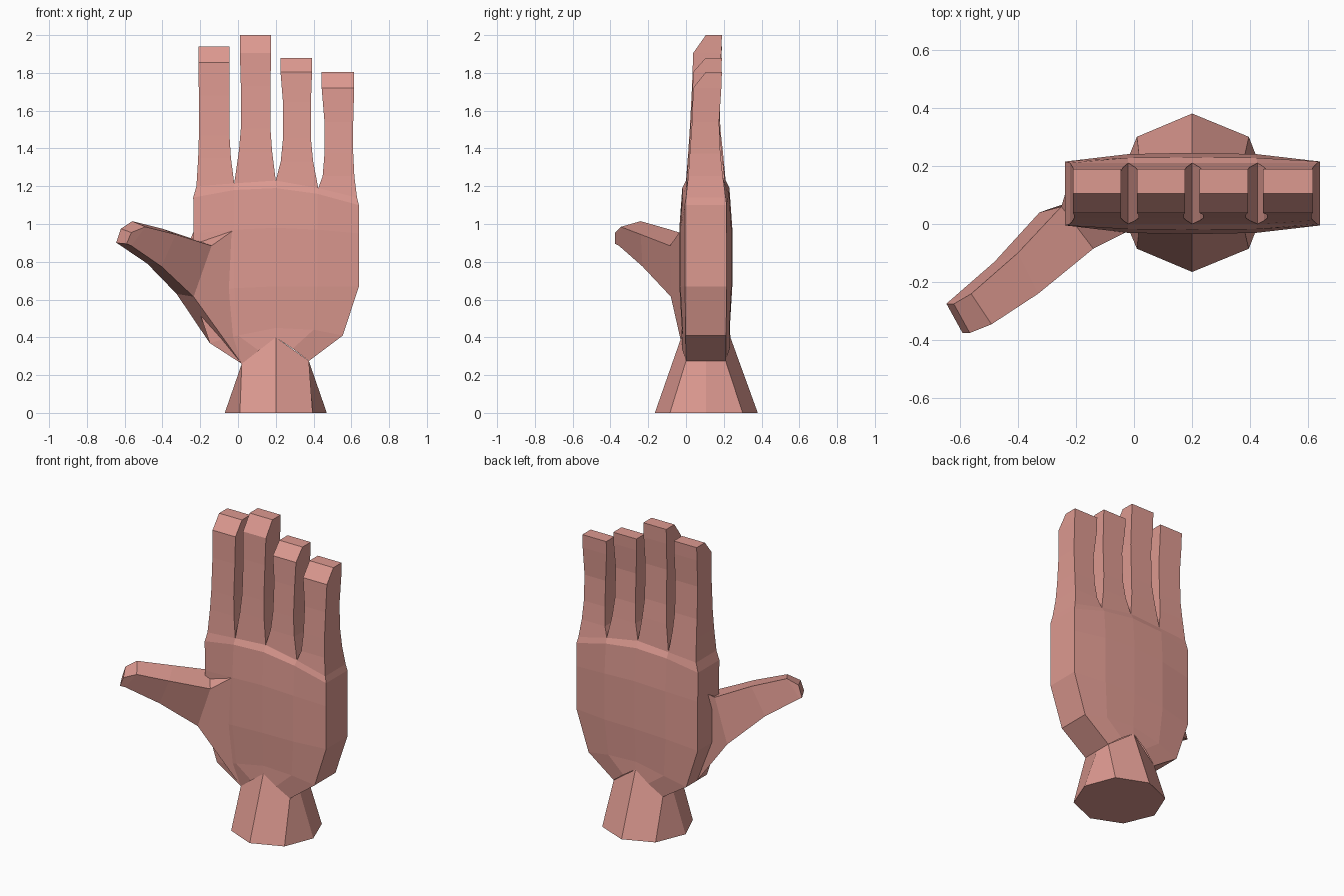
import bpy
import bmesh

skin = bpy.data.materials.new("skin_pink")
skin.diffuse_color = (0.72, 0.32, 0.28, 1)


def loft(name, rings, cap_start=False, cap_end=False):
    """Bridge rings with equal point counts into one flat-shaded object."""
    bm = bmesh.new()
    loops = [[bm.verts.new(p) for p in ring] for ring in rings]
    n = len(loops[0])
    for a, b in zip(loops, loops[1:]):
        for i in range(n):
            j = (i + 1) % n
            bm.faces.new((a[i], a[j], b[j], b[i]))
    if cap_start:
        bm.faces.new(loops[0][::-1])
    if cap_end:
        bm.faces.new(loops[-1])
    bmesh.ops.recalc_face_normals(bm, faces=bm.faces)
    mesh = bpy.data.meshes.new(name)
    bm.to_mesh(mesh)
    bm.free()
    mesh.materials.append(skin)
    obj = bpy.data.objects.new(name, mesh)
    bpy.context.collection.objects.link(obj)
    return obj


# Palm: each row has five columns (x, z), and the bulge of its middle
MID_Y = 0.105
KNUCKLE_X = (-0.22, -0.02, 0.2, 0.425, 0.63)
KNUCKLE_Z = (1.2, 1.215, 1.23, 1.19, 1.14)
rows = [
    ((0.02, 0.11, 0.2, 0.29, 0.375), (0.26, 0.33, 0.4, 0.34, 0.275), 0.105, 0.025),
    ((-0.15, 0.0, 0.2, 0.4, 0.555), (0.37, 0.41, 0.45, 0.44, 0.41), 0.107, 0.02),
    ((-0.235, -0.02, 0.2, 0.42, 0.64), (0.63, 0.66, 0.67, 0.67, 0.67), 0.11, 0.03),
    ((-0.235, -0.02, 0.2, 0.42, 0.64), (0.95, 0.97, 0.98, 0.97, 0.95), 0.11, 0.03),
    ((-0.237, -0.02, 0.2, 0.42, 0.64), (1.14, 1.18, 1.19, 1.16, 1.1), 0.11, 0.015),
    (KNUCKLE_X, KNUCKLE_Z, 0.105, 0.0),
]
palm_rings = []
for xs, zs, half, bulge in rows:
    offs = [half + bulge * k for k in (0, 0.85, 1, 0.85, 0)]
    front = [(x, MID_Y - o, z) for x, z, o in zip(xs, zs, offs)]
    back = [(x, MID_Y + o, z) for x, z, o in zip(xs, zs, offs)]
    palm_rings.append(front + back[::-1])
loft("palm", palm_rings)

# Wrist: octagonal flare meeting the palm
wrist_base = [(-0.07, 0.105, 0), (0.01, -0.085, 0), (0.2, -0.165, 0), (0.395, -0.085, 0),
              (0.47, 0.105, 0), (0.395, 0.3, 0), (0.2, 0.38, 0), (0.01, 0.3, 0)]
wrist_top = [(0.02, 0.105, 0.26), (0.02, 0, 0.26), (0.2, -0.025, 0.4), (0.375, 0, 0.275),
             (0.375, 0.105, 0.275), (0.375, 0.21, 0.275), (0.2, 0.235, 0.4), (0.02, 0.21, 0.26)]
loft("wrist", [wrist_base, wrist_top], cap_start=True)


def finger(name, col, waist, tip, z_bevel, z_top):
    """Tapered square finger with a sloped front at the tip."""
    def ring(x0, x1, y0, y1, z0, z1):
        return [(x0, y0, z0), (x1, y0, z1), (x1, y1, z1), (x0, y1, z0)]

    bx = KNUCKLE_X[col], KNUCKLE_X[col + 1]
    bz = KNUCKLE_Z[col], KNUCKLE_Z[col + 1]
    z_mid = bz[0] * 0.5 + bz[1] * 0.5 + (z_bevel - 1.2) * 0.4
    z_up = bz[0] * 0.5 + bz[1] * 0.5 + (z_bevel - 1.2) * 0.72
    inset = [b + (w - b) * 0.7 for b, w in zip(bx, waist)]
    loft(name, [
        ring(*bx, 0.0, 0.21, *bz),
        ring(*inset, 0.012, 0.195, z_mid - 0.12, z_mid - 0.12),
        ring(*waist, 0.02, 0.182, z_mid, z_mid),
        ring(*waist, 0.032, 0.175, z_up, z_up),
        ring(*tip, 0.038, 0.187, z_bevel, z_bevel),
        ring(*tip, 0.105, 0.19, z_top, z_top),
    ], cap_end=True)


finger("index_finger", 0, (-0.207, -0.045), (-0.21, -0.045), 1.855, 1.94)
finger("middle_finger", 1, (0.015, 0.172), (0.01, 0.175), 1.905, 2.0)
finger("ring_finger", 2, (0.238, 0.386), (0.225, 0.392), 1.805, 1.88)
finger("little_finger", 3, (0.458, 0.61), (0.443, 0.615), 1.72, 1.805)

# Thumb: web on the palm, then knuckles out to a blunt tip
# (corner order: front top, front bottom, back bottom, back top)
loft("thumb", [
    [(-0.02, -0.025, 0.97), (0.02, 0.0, 0.26), (-0.15, 0.1, 0.37), (-0.235, 0.11, 0.96)],
    [(-0.14, -0.085, 0.885), (-0.235, -0.08, 0.615), (-0.325, 0.04, 0.63), (-0.25, 0.06, 0.925)],
    [(-0.33, -0.24, 0.945), (-0.405, -0.23, 0.775), (-0.48, -0.13, 0.79), (-0.4, -0.1, 0.975)],
    [(-0.49, -0.345, 0.985), (-0.565, -0.355, 0.885), (-0.635, -0.265, 0.895), (-0.56, -0.24, 1.015)],
    [(-0.565, -0.375, 0.955), (-0.59, -0.375, 0.895), (-0.645, -0.275, 0.9), (-0.62, -0.275, 0.975)],
], cap_end=True)
